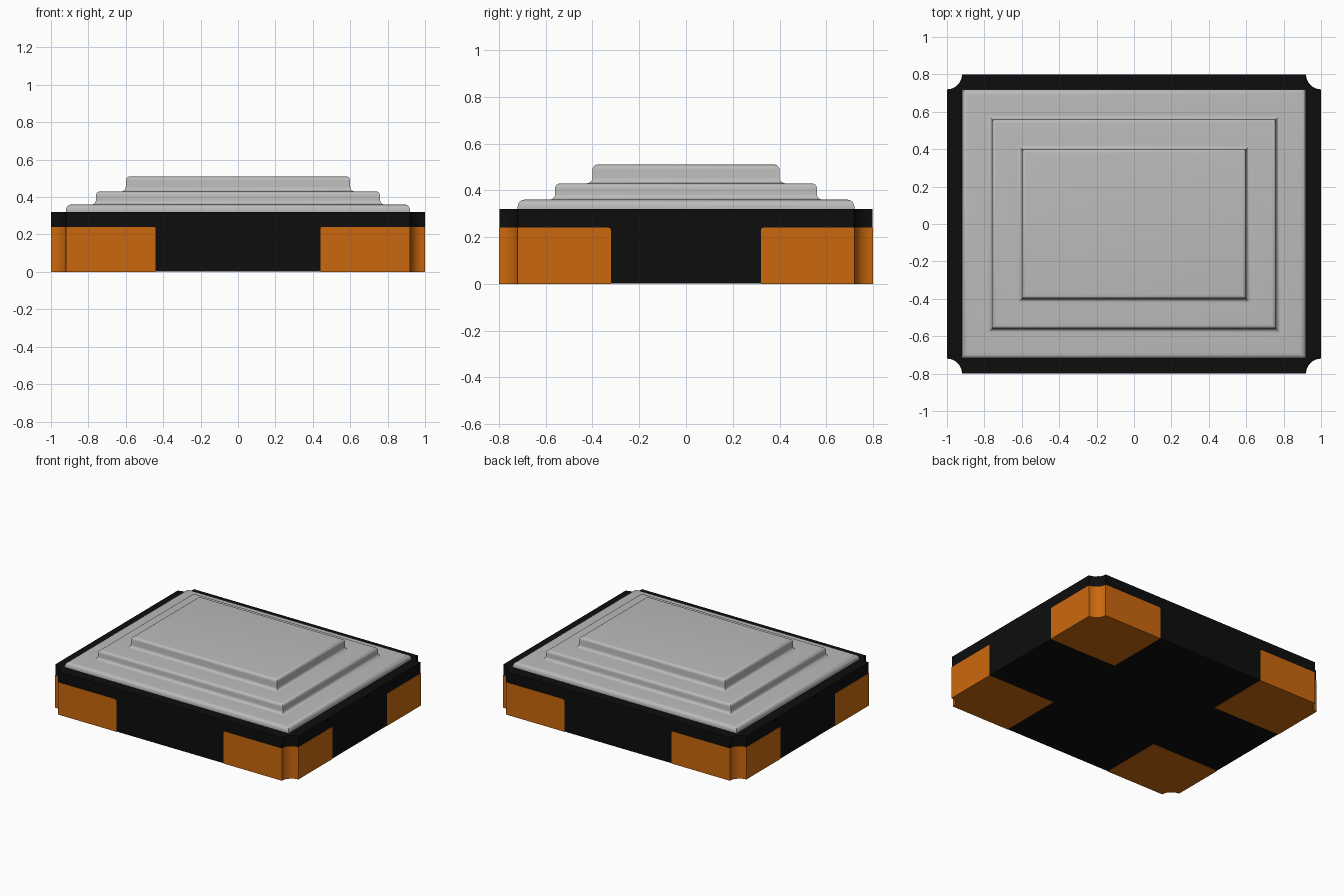
import bpy, bmesh, math

cube = bpy.data.objects.get("Cube")
if cube:
    bpy.data.objects.remove(cube, do_unlink=True)


def material(name, rgb):
    m = bpy.data.materials.new(name)
    m.use_nodes = True
    m.diffuse_color = (*rgb, 1)
    m.node_tree.nodes["Principled BSDF"].inputs["Base Color"].default_value = (*rgb, 1)
    return m


BLACK = material("black ceramic", (0.004, 0.004, 0.004))
ORANGE = material("copper orange", (0.60, 0.14, 0.004))
GREY = material("lid grey", (0.50, 0.50, 0.50))


def loft(name, rings, mat):
    """Skin a stack of equal-length rings and cap both ends."""
    bm = bmesh.new()
    loops = [[bm.verts.new(p) for p in ring] for ring in rings]
    n = len(loops[0])
    for a, b in zip(loops, loops[1:]):
        for i in range(n):
            j = (i + 1) % n
            bm.faces.new((a[i], a[j], b[j], b[i]))
    bm.faces.new(loops[0][::-1])
    bm.faces.new(loops[-1])
    bmesh.ops.recalc_face_normals(bm, faces=bm.faces)
    mesh = bpy.data.meshes.new(name)
    bm.to_mesh(mesh)
    bm.free()
    ob = bpy.data.objects.new(name, mesh)
    bpy.context.collection.objects.link(ob)
    mesh.materials.append(mat)
    return ob


def smooth(ob, degrees=40):
    bpy.ops.object.select_all(action='DESELECT')
    ob.select_set(True)
    bpy.context.view_layer.objects.active = ob
    bpy.ops.object.shade_smooth_by_angle(angle=math.radians(degrees))


def arc(cx, cy, r, start, end, steps):
    return [(cx + r * math.cos(math.radians(start + (end - start) * i / steps)),
             cy + r * math.sin(math.radians(start + (end - start) * i / steps)))
            for i in range(steps + 1)]


def prism(name, outline, z0, z1, mat):
    return loft(name, [[(x, y, z) for x, y in outline] for z in (z0, z1)], mat)


X, Y, NOTCH, GAP = 1.0, 0.8, 0.08, 0.0015
CORNERS = {"front_left": (1, -1), "front_right": (-1, -1),
           "back_left": (1, 1), "back_right": (-1, 1)}

# Body with a round notch at each corner, a hair inside the pads
outline = []
for k, (sx, sy) in enumerate([(1, 1), (-1, 1), (-1, -1), (1, -1)]):
    start = 270 + 90 * k
    outline += arc(sx * X, sy * Y, NOTCH + GAP, start, start - 90, 10)
outline = [(max(-X + GAP, min(X - GAP, x)), max(-Y + GAP, min(Y - GAP, y)))
           for x, y in outline]
smooth(prism("body", outline, GAP, 0.32, BLACK))

# Corner pads wrapping the sides, notch and underside
for place, (sx, sy) in CORNERS.items():
    pts = [(0.44, 0.32), (X, 0.32)] + arc(X, Y, NOTCH, 270, 180, 10) + [(0.44, Y)]
    pad = prism("pad_" + place, [(sx * x, sy * y) for x, y in pts], 0, 0.24, ORANGE)
    # Round the upper inner corner on both side faces
    bm = bmesh.new()
    bm.from_mesh(pad.data)
    inner = [e for e in bm.edges if all(v.co.z > 0.2 for v in e.verts) and (
        all(abs(abs(v.co.x) - 0.44) < 1e-4 for v in e.verts)
        or all(abs(abs(v.co.y) - 0.32) < 1e-4 for v in e.verts))]
    bmesh.ops.bevel(bm, geom=inner, offset=0.012, segments=3, profile=0.5,
                    affect='EDGES')
    bm.to_mesh(pad.data)
    bm.free()
    smooth(pad)

# Stepped lid: profile of (inset from lid edge, height), mitred at the corners
profile = [(0, 0.32)]
for inset, base, top, r, last in [(0, 0.32, 0.36, 0.03, False),
                                  (0.16, 0.36, 0.43, 0.022, False),
                                  (0.32, 0.43, 0.51, 0.022, True)]:
    if inset:
        profile += arc(inset - 0.024, base + 0.024, 0.024, 270, 360, 6)
    profile += arc(inset + r, top - r, r, 180, 90, 6)
rings = [[(sx * (0.92 - d), sy * (0.72 - d), z)
          for sx, sy in ((1, 1), (-1, 1), (-1, -1), (1, -1))] for d, z in profile]
smooth(loft("stepped_lid", rings, GREY))
